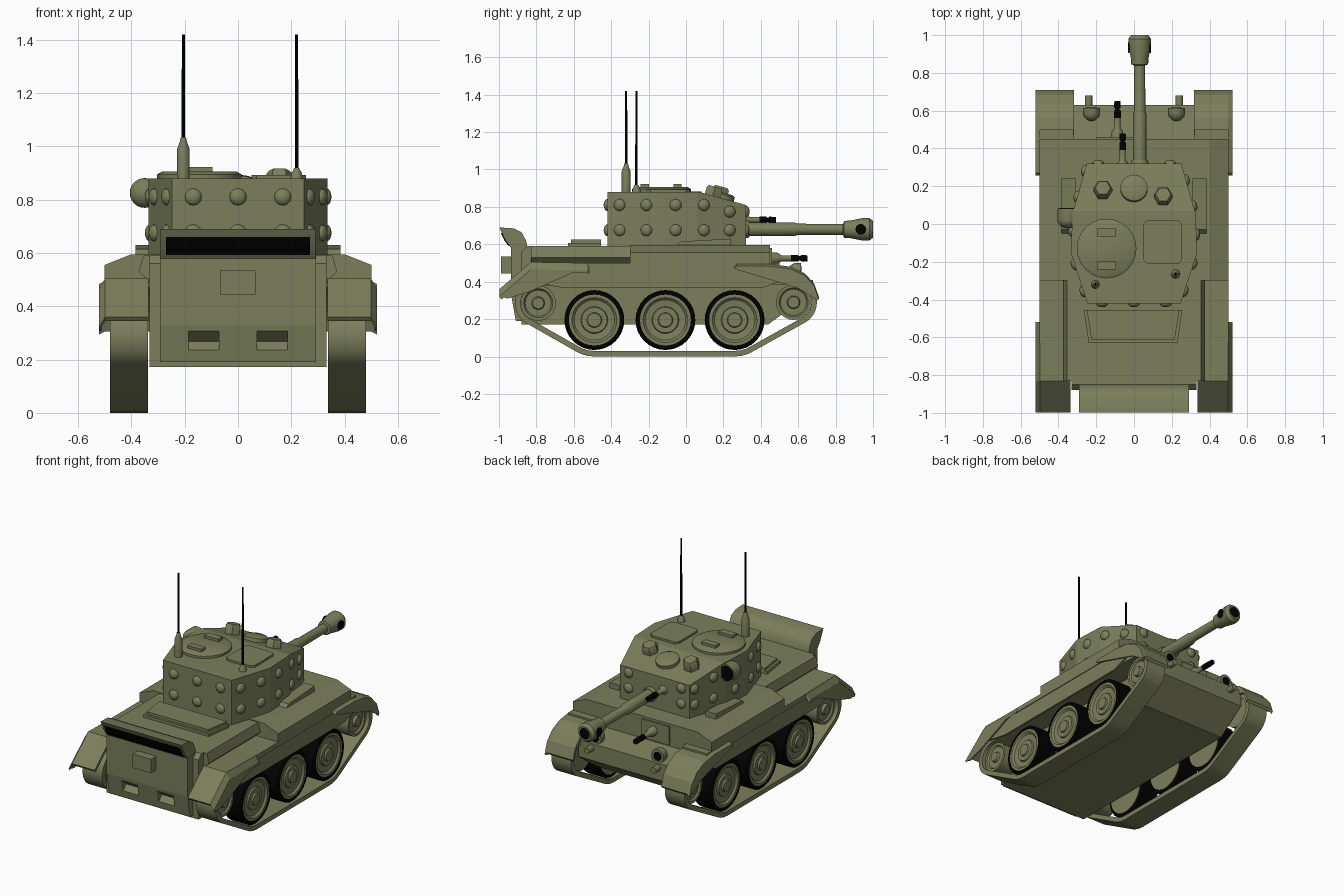
import bpy, bmesh, math
from mathutils import Vector, Matrix

if "Cube" in bpy.data.objects:
    bpy.data.objects.remove(bpy.data.objects["Cube"])


def material(name, rgb):
    m = bpy.data.materials.new(name)
    m.diffuse_color = (*rgb, 1)
    m.use_nodes = True
    m.node_tree.nodes["Principled BSDF"].inputs["Base Color"].default_value = m.diffuse_color
    return m


OLIVE = material("olive_paint", (0.197, 0.212, 0.105))
BLACK = material("black_rubber", (0.0005, 0.0005, 0.0005))


def finish(name, bm, mat, smooth=False):
    bmesh.ops.recalc_face_normals(bm, faces=bm.faces)
    me = bpy.data.meshes.new(name)
    bm.to_mesh(me)
    bm.free()
    ob = bpy.data.objects.new(name, me)
    bpy.context.collection.objects.link(ob)
    me.materials.append(mat)
    if smooth:
        bpy.ops.object.select_all(action='DESELECT')
        ob.select_set(True)
        bpy.context.view_layer.objects.active = ob
        bpy.ops.object.shade_smooth_by_angle(angle=math.radians(35))
    return ob


def prism_bm(pts, axis, lo, hi):
    """Extrude a 2D outline along an axis: x takes (y,z), y takes (x,z), z takes (x,y)."""
    put = {'x': lambda p, t: (t, p[0], p[1]),
           'y': lambda p, t: (p[0], t, p[1]),
           'z': lambda p, t: (p[0], p[1], t)}[axis]
    bm = bmesh.new()
    a = [bm.verts.new(put(p, lo)) for p in pts]
    b = [bm.verts.new(put(p, hi)) for p in pts]
    n = len(pts)
    bm.faces.new(a)
    bm.faces.new(b[::-1])
    for i in range(n):
        j = (i + 1) % n
        bm.faces.new((a[i], b[i], b[j], a[j]))
    return bm


def prism(name, pts, axis, lo, hi, mat=OLIVE, smooth=False):
    return finish(name, prism_bm(pts, axis, lo, hi), mat, smooth)


def box(name, x, y, z, mat=OLIVE):
    return prism(name, [(x[0], y[0]), (x[1], y[0]), (x[1], y[1]), (x[0], y[1])], 'z', z[0], z[1], mat)


def lathe(name, prof, loc, axis=(0, 0, 1), mat=OLIVE, segs=24):
    """Spin (radius, height) points about an axis; end points are capped."""
    bm = bmesh.new()
    rings = [[bm.verts.new((r * math.cos(2 * math.pi * i / segs), r * math.sin(2 * math.pi * i / segs), h))
              for i in range(segs)] for r, h in prof]
    for a, b in zip(rings, rings[1:]):
        for i in range(segs):
            j = (i + 1) % segs
            bm.faces.new((a[i], a[j], b[j], b[i]))
    bm.faces.new(rings[0])
    bm.faces.new(rings[-1])
    rot = Vector((0, 0, 1)).rotation_difference(Vector(axis)).to_matrix().to_4x4()
    bm.transform(Matrix.Translation(loc) @ rot)
    return finish(name, bm, mat, True)


def dome(r, h):
    return [(r * math.cos(a), h * math.sin(a)) for a in (0, .3, .6, .9, 1.2, 1.45)]


def hull2d(pts):
    """Convex outline of 2D points."""
    pts = sorted(set(pts))
    def half(seq):
        out = []
        for p in seq:
            while len(out) > 1 and ((out[-1][0] - out[-2][0]) * (p[1] - out[-2][1])
                                    - (out[-1][1] - out[-2][1]) * (p[0] - out[-2][0])) <= 0:
                out.pop()
            out.append(p)
        return out[:-1]
    return half(pts) + half(pts[::-1])


# Hull body, upper structure and engine deck
prism("hull", [(-.88, .172), (.44, .172), (.63, .31), (.63, .42), (.45, .45), (.45, .59), (-.85, .59),
               (-.88, .56)], 'x', -.332, .332)
prism("upper_hull", [(-.5, .49), (-.5, .555), (-.4, .595), (.4, .595), (.5, .555), (.5, .49)], 'y', -.3, .45)
rear = prism("rear_plate", [(-.85, .59), (-.935, .58), (-.935, .33), (-.91, .19), (-.85, .19)], 'x', -.292, .292)
box("rear_box", (-.068, .065), (-.99, -.93), (.445, .535))
prism("engine_intake", [(-.265, -.455), (.255, -.455), (.23, -.63), (-.24, -.63)], 'z', .58, .608)
prism("intake_lid", [(-.25, -.455), (.24, -.455), (.215, -.615), (-.225, -.615)], 'z', .6, .625)

# Exhaust hood with black outlet
prism("exhaust_hood", [(-.998, .69), (-.92, .685), (-.88, .665), (-.855, .62), (-.842, .56), (-.842, .51),
                       (-.935, .51), (-.935, .58), (-.965, .62)], 'x', -.292, .29, OLIVE, True)
prism("exhaust_outlet", [(-.95, .592), (-.971, .62), (-.99, .66), (-.98, .66), (-.961, .62),
                         (-.94, .592)], 'x', -.27, .27, BLACK)

# Turret: walls, with the forward roof sliced to a slope
walls = [(-.247, -.42), (.247, -.42), (.335, -.15), (.325, .06), (.25, .32),
         (-.25, .32), (-.325, .06), (-.335, -.15)]
bm = prism_bm(walls, 'z', .585, .88)
bmesh.ops.recalc_face_normals(bm, faces=bm.faces)
bmesh.ops.bisect_plane(bm, geom=bm.verts[:] + bm.edges[:] + bm.faces[:], plane_co=(0, .07, .88),
                       plane_no=(0, .07, .25), clear_outer=True)
bmesh.ops.holes_fill(bm, edges=[e for e in bm.edges if e.is_boundary], sides=0)
finish("turret", bm, OLIVE)


# Armour bolts along the turret walls
def bolt(x, y, z, n):
    lathe("turret_bolt", dome(.032, .02), (x, y, z), n, OLIVE, 12)


n = len(walls)
for i in range(n):
    a, b = Vector(walls[i]), Vector(walls[(i + 1) % n])
    d = b - a
    ts = {0: (.16, .5, .84), 4: (.12, .88)}.get(i, (.24, .77) if i in (1, 7) else (.45,) if i in (2, 6) else (.14, .67))
    for t in ts:
        p = a + d * t
        for z in (.675, .81 if p.y < .15 else .775):
            bolt(p.x, p.y, z, Vector((d.y, -d.x, 0)).normalized())

# Turret roof fittings
lathe("cupola", [(.158, 0), (.158, .02), (.14, .03)], (-.145, -.13, .875))
for y in (-.045, -.22):
    box("cupola_pad", (-.195, -.095), (y - .022, y + .022), (.9, .922))
prism("loader_hatch", [(.07, -.21), (.235, -.21), (.255, -.19), (.255, 0), (.235, .02), (.07, .02),
                       (.05, 0), (.05, -.19)], 'z', .87, .893)
tilt = Vector((0, .07, .25)).normalized()
lathe("roof_vent", [(.072, 0), (.072, .025), (.055, .034)], (0, .185, .845), tilt)
for x, y in ((-.165, .175), (.155, .14)):
    lathe("periscope", [(.05, 0), (.05, .045), (.04, .06)], (x, y, .85), tilt, OLIVE, 6)

# Antennas
lathe("left_antenna_base", [(.024, 0), (.024, .11), (.013, .14), (.01, .155)], (-.205, -.32, .878), segs=12)
lathe("left_antenna", [(.007, 0), (.0055, .4)], (-.205, -.32, 1.02), mat=BLACK, segs=8)
lathe("right_antenna_base", [(.024, 0), (.02, .02), (.009, .04)], (.22, -.265, .878), segs=12)
lathe("right_antenna", [(.007, 0), (.0055, .515)], (.22, -.265, .905), mat=BLACK, segs=8)

# Spotlight on the left turret wall
lathe("spotlight", [(.056, -.06), (.056, 0)] + dome(.056, .045)[1:], (-.35, .022, .825), (0, -1, 0))
lathe("spotlight_lens", [(.048, 0), (.048, .006)], (-.35, .08, .825), (0, 1, 0), BLACK)

# Main gun
G = (.03, 0, .68)
Y = (0, 1, 0)
lathe("gun_mantlet", [(.046, .3), (.046, .33), (.04, .34)], G, Y)
lathe("gun_barrel", [(.036, .3), (.036, .58), (.03, .6), (.029, .86)], G, Y)
lathe("muzzle_brake", [(.03, .84), (.045, .845), (.047, .88), (.06, .945), (.06, .98), (.045, 1.0)], G, Y)
lathe("muzzle_bore", [(.036, .994), (.036, 1.0005)], G, Y, BLACK)
for s in (-1, 1):
    lathe("muzzle_port", [(.029, 0), (.029, .008)], (.03 + s * .053, .935, .68), (s, 0, 0), BLACK, 12)

# Turret and hull machine guns
for name, x, y, z in (("turret_machine_gun", -.06, .28, .73), ("hull_machine_gun", -.088, .45, .525)):
    lathe(name + "_mount", [(.032, -.02), (.03, .04), (.016, .06), (.016, .115)], (x, y, z), Y, OLIVE, 12)
    lathe(name, [(.018, .112), (.018, .15), (.012, .152), (.012, .162), (.018, .165), (.016, .2)],
          (x, y, z), Y, BLACK, 12)
box("gunner_plate", (-.2, .0), (.42, .46), (.46, .58))

# Tracks, wheels, fenders and side fittings, mirrored
WHEELS = (-.49, -.11, .26)
ENDS = ((-.79, .285), (.575, .29))


def track_outline(cut):
    circles = [(y, z, .125) for y, z in ENDS] + [(y, .195, .195) for y in (WHEELS[0], WHEELS[2])]
    pts = [(round(y + (r - cut) * math.cos(k * math.pi / 16), 5), round(z + (r - cut) * math.sin(k * math.pi / 16), 5))
           for y, z, r in circles for k in range(32)]
    return hull2d(pts)


def track(lo, hi):
    bm = bmesh.new()
    rings = [[bm.verts.new((x, *p)) for p in track_outline(c)] for x, c in ((lo, 0), (hi, 0), (hi, .03), (lo, .03))]
    m = min(len(r) for r in rings)
    for a, b in zip(rings, rings[1:] + rings[:1]):
        for i in range(m):
            j = (i + 1) % m
            bm.faces.new((a[i], a[j], b[j], b[i]))
    finish("track", bm, OLIVE, True)


def strip(name, path, dy, dz, inner, outer, drop=0.0):
    """Thin sheet following a (y,z) path; its outer edge can be dropped to make a bevel."""
    bm = prism_bm(path + [(y + dy, z + dz) for y, z in path[::-1]], 'x', inner, outer)
    for v in bm.verts:
        if abs(v.co.x - outer) < 1e-5:
            v.co.z -= drop
    finish(name, bm, OLIVE)


REAR = [(-.53, .5), (-.83, .505), (-.998, .36)]
FRONT = [(.27, .495), (.45, .495), (.56, .48), (.635, .445), (.685, .39), (.71, .32)]
for s in (-1, 1):
    def span(a, b):
        return (min(s * a, s * b), max(s * a, s * b))
    out = (s, 0, 0)
    track(*span(.338, .48))
    for y in WHEELS:
        lathe("tyre", [(.15, 0), (.16, .006), (.16, .122), (.152, .13), (.136, .13), (.136, .08)],
              (s * .345, y, .195), out, BLACK, 32)
        lathe("wheel_disc", [(.138, -.003), (.138, .128), (.12, .128), (.108, .116), (.072, .112), (.068, .122),
                             (.04, .122), (.036, .133), (.02, .134)], (s * .345, y, .195), out, OLIVE, 32)
    for y, z in ENDS:
        lathe("end_wheel", [(.094, 0), (.094, .11), (.078, .11), (.07, .1), (.035, .1), (.03, .118)],
              (s * .345, y, z), out)
    # Side skirt, shelf and engine deck edge
    prism("side_skirt", [(-.83, .49), (-.83, .4), (-.65, .365), (.4, .365), (.5, .4), (.5, .49)], 'x', *span(.482, .495))
    box("track_shelf", span(.32, .5), (-.83, .5), (.47, .5))
    prism("deck_edge", [(s * .325, .59), (s * .355, .59), (s * .372, .53), (s * .34, .5), (s * .325, .5)], 'y', -.83, -.3)
    # Rear mudguard with bevelled outer edge
    strip("rear_mudguard", REAR, .012, -.015, s * .335, s * .498)
    strip("rear_mudguard_bevel", REAR, .012, -.015, s * .498, s * .522, .04)
    prism("rear_mudguard_cheek", [(-.53, .462), (-.83, .465), (-.992, .322), (-.955, .31), (-.84, .345), (-.6, .45)],
          'x', *span(.512, .522))
    # Front mudguard
    strip("front_mudguard", FRONT, -.012, -.014, s * .318, s * .498)
    strip("front_mudguard_bevel", FRONT, -.012, -.014, s * .498, s * .522, .012)
    prism("front_mudguard_cheek", [(y, z - .012) for y, z in FRONT] + [(.69, .31), (.6, .365), (.27, .465)],
          'x', *span(.512, .522))
    prism("front_mudguard_inner", [(y, z - .003) for y, z in FRONT[1:5]] + [(.6, .39), (.45, .41)],
          'x', *span(.318, .33))
    # Turret side bin, headlight and front post
    prism("side_bin", [(-.06, .585), (-.03, .615), (.24, .63), (.24, .585)], 'x', *span(.31, .385))
    lathe("headlight", [(.045, -.025), (.045, 0)] + dome(.045, .045)[1:], (s * .225, .59, .455), (0, -1, 0))
    lathe("headlight_lens", [(.028, 0), (.028, .004)], (s * .225, .614, .455), Y, BLACK, 16)
    lathe("tow_post", [(.02, 0), (.02, .06)], (s * .24, .62, .39), Y, OLIVE, 12)
    # Rear plate recess
    cut = prism("rear_recess_cutter", [(-.96, .332), (-.885, .268), (-.96, .196)], 'x', *span(.072, .185))
    cut.hide_render = True
    cut.hide_viewport = True
    mod = rear.modifiers.new("recess", 'BOOLEAN')
    mod.operation, mod.object, mod.solver = 'DIFFERENCE', cut, 'EXACT'
